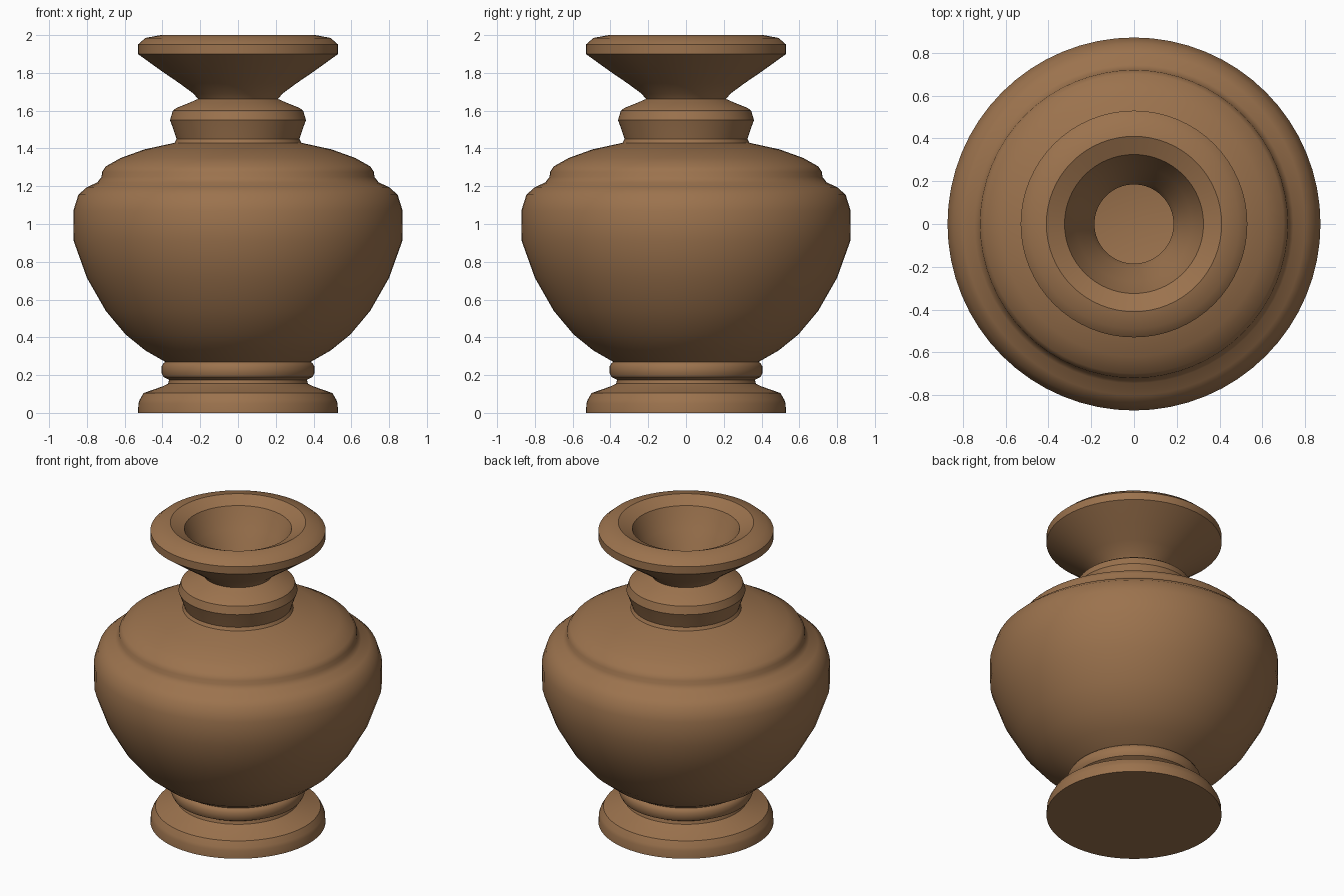
import bpy, bmesh, math

SEGMENTS = 64

# outer silhouette (radius, height), from foot centre to lip
outer = [(0, 0), (0.53, 0), (0.527, 0.05), (0.52, 0.07), (0.50, 0.105),
         (0.40, 0.14), (0.37, 0.155), (0.365, 0.175), (0.395, 0.19), (0.405, 0.21),
         (0.405, 0.245), (0.395, 0.262), (0.385, 0.27),
         (0.49, 0.33), (0.595, 0.415), (0.70, 0.54), (0.80, 0.715), (0.87, 0.91),
         (0.872, 1.07), (0.845, 1.155), (0.80, 1.195), (0.745, 1.22), (0.722, 1.25),
         (0.72, 1.275), (0.70, 1.305), (0.62, 1.35), (0.495, 1.395), (0.335, 1.43),
         (0.325, 1.45), (0.345, 1.51), (0.36, 1.55), (0.345, 1.60), (0.325, 1.615),
         (0.25, 1.645), (0.212, 1.662), (0.235, 1.69), (0.31, 1.745), (0.405, 1.81),
         (0.53, 1.90), (0.53, 1.95), (0.49, 1.985), (0.41, 2.0)]
# inside of the mouth, throat and hollow body
inner = [(0.325, 1.96), (0.27, 1.83), (0.205, 1.72), (0.185, 1.66), (0.20, 1.62),
         (0.29, 1.57), (0.28, 1.44), (0.62, 1.29), (0.80, 1.07), (0.80, 0.92),
         (0.64, 0.56), (0.45, 0.37), (0.32, 0.30), (0, 0.30)]

# turn the profile round the z axis
bm = bmesh.new()
verts = [bm.verts.new((r, 0, z)) for r, z in outer + inner]
edges = [bm.edges.new(pair) for pair in zip(verts, verts[1:])]
bmesh.ops.spin(bm, geom=verts + edges, cent=(0, 0, 0), axis=(0, 0, 1),
               angle=math.tau, steps=SEGMENTS, use_duplicate=False)
bmesh.ops.remove_doubles(bm, verts=bm.verts, dist=0.0005)
bmesh.ops.recalc_face_normals(bm, faces=bm.faces)
mesh = bpy.data.meshes.new("vase")
bm.to_mesh(mesh)
bm.free()

vase = bpy.data.objects.new("vase", mesh)
bpy.context.collection.objects.link(vase)

# brown clay
clay = bpy.data.materials.new("clay")
clay.diffuse_color = (0.33, 0.17, 0.075, 1)
mesh.materials.append(clay)

bpy.context.view_layer.objects.active = vase
vase.select_set(True)
bpy.ops.object.shade_smooth_by_angle(angle=math.radians(35))
